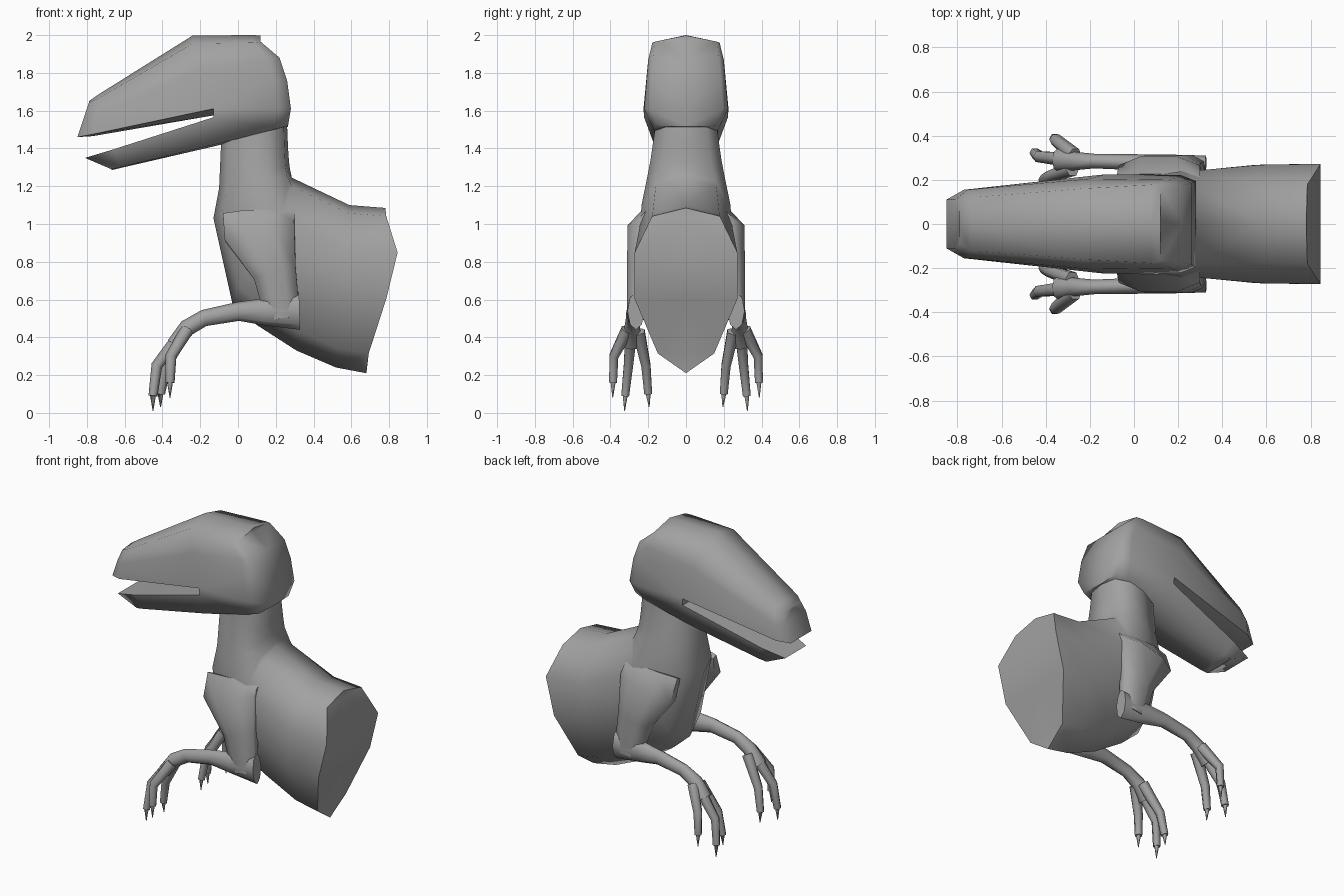
import bpy, bmesh, math
from mathutils import Vector

if "Cube" in bpy.data.objects:
    bpy.data.objects.remove(bpy.data.objects["Cube"])

grey = bpy.data.materials.new("dark_grey")
grey.diffuse_color = (0.36, 0.36, 0.36, 1)
grey.use_nodes = True
grey.node_tree.nodes["Principled BSDF"].inputs["Base Color"].default_value = grey.diffuse_color


def finish(name, bm, angle=70):
    bmesh.ops.remove_doubles(bm, verts=bm.verts, dist=0.0005)
    bmesh.ops.dissolve_degenerate(bm, edges=bm.edges, dist=0.0005)
    bmesh.ops.recalc_face_normals(bm, faces=bm.faces)
    me = bpy.data.meshes.new(name)
    bm.to_mesh(me)
    bm.free()
    me.materials.append(grey)
    ob = bpy.data.objects.new(name, me)
    bpy.context.collection.objects.link(ob)
    bpy.ops.object.select_all(action='DESELECT')
    ob.select_set(True)
    bpy.context.view_layer.objects.active = ob
    bpy.ops.object.shade_smooth_by_angle(angle=math.radians(angle))
    return ob


def flat(row):
    # the same row pressed onto the middle plane, closes an end
    return [(x, 0, z) for x, y, z in row]


def loft(bm, rows):
    # skin half sections (top to bottom) and their mirror image
    for s in (1, -1):
        grid = [[bm.verts.new((x, y * s, z)) for x, y, z in r] for r in rows]
        for a, b in zip(grid, grid[1:]):
            for i in range(len(a) - 1):
                bm.faces.new((a[i], a[i + 1], b[i + 1], b[i]))


def section(top, bot, w, low=0.55, bulge=0.0):
    ts = (0, .05, .27, .55, .88, 1)
    ws = (0, .66, 1, 1, low, 0)
    bs = (0, .01, .092, .06, 0, 0)
    return [(top[0] + (bot[0] - top[0]) * t + b * bulge, w * k,
             top[1] + (bot[1] - top[1]) * t) for t, k, b in zip(ts, ws, bs)]


def tube(bm, path, side, sides=8, phase=0.0):
    # path entries: x, y, z, radius in the xz plane, radius sideways
    pts = [Vector((p[0], p[1] * side, p[2])) for p in path]
    rings = []
    for i, p in enumerate(pts):
        d = (pts[min(i + 1, len(pts) - 1)] - pts[max(i - 1, 0)]).normalized()
        n = d.cross(Vector((0, 1, 0))).normalized()
        u = n.cross(d)
        ra, rb = path[i][3:]
        angles = [phase + k * math.tau / sides for k in range(sides)]
        rings.append([bm.verts.new(p + (n * ra * math.cos(a) + u * rb * math.sin(a))
                                   / math.cos(phase)) for a in angles])
    for a, b in zip(rings, rings[1:]):
        for k in range(sides):
            j = (k + 1) % sides
            bm.faces.new((a[k], a[j], b[j], b[k]))
    bm.faces.new(rings[0])
    bm.faces.new(rings[-1])


# torso and neck: slanted sections fanning from the cut rear up into the head
rear = section((.78, 1.085), (.68, .21), .272, bulge=1)
body = [flat(rear), rear,
        section((.59, 1.10), (.52, .24), .268),
        section((.285, 1.245), (.31, .33), .243),
        section((.28, 1.27), (.10, .465), .238, .65),
        section((.275, 1.29), (-.03, .58), .236, .7),
        section((.27, 1.33), (-.13, 1.03), .205, .75),
        section((.265, 1.40), (-.10, 1.19), .187, .75),
        section((.26, 1.52), (-.09, 1.42), .166, .75),
        section((.24, 1.60), (-.05, 1.50), .166, .75)]
bm = bmesh.new()
loft(bm, body)
finish("torso_and_neck", bm)

# head: upper snout, lower jaw and skull share their meeting sections
snout_tip = [(-.79, 0, 1.65), (-.79, .09, 1.64), (-.81, .11, 1.58),
             (-.85, .11, 1.46), (-.85, 0, 1.46)]
snout = [(-.74, 0, 1.685), (-.74, .12, 1.665), (-.755, .155, 1.58),
         (-.77, .155, 1.475), (-.77, 0, 1.465)]
brow = [(-.24, 0, 1.998), (-.24, .16, 1.955), (-.20, .205, 1.82),
        (-.13, .225, 1.61), (-.13, 0, 1.575)]
jaw_tip = [(-.81, 0, 1.35), (-.81, .11, 1.35), (-.67, .11, 1.29), (-.67, 0, 1.285)]
jaw = [(-.66, 0, 1.395), (-.66, .15, 1.395), (-.62, .12, 1.302), (-.62, 0, 1.297)]
jaw_end = [(-.13, 0, 1.565), (-.13, .222, 1.565), (-.11, .17, 1.425), (-.11, 0, 1.415)]
skull_side = [(.08, 0, 2.0), (.08, .178, 1.96), (.16, .200, 1.87), (.19, .209, 1.76),
              (.21, .222, 1.61), (.19, .17, 1.50), (.19, 0, 1.495)]
skull_back = [(.12, 0, 1.998), (.12, .165, 1.965), (.22, .175, 1.88), (.26, .185, 1.76),
              (.28, .195, 1.61), (.265, .155, 1.52), (.265, 0, 1.515)]
bm = bmesh.new()
loft(bm, [flat(snout_tip), snout_tip, snout, brow])
loft(bm, [flat(jaw_tip), jaw_tip, jaw, jaw_end])
loft(bm, [brow[:4] + jaw_end[1:], skull_side, skull_back, flat(skull_back)])
loft(bm, [brow[3:], jaw_end[1::-1]])
finish("head", bm)

# arms: upper arm blending into the chest, forearm with palm, three clawed fingers
upper_arm = [(.11, .19, 1.06, .19, .04), (.115, .235, .96, .19, .075),
             (.195, .253, .74, .115, .06), (.22, .262, .60, .10, .05),
             (.235, .265, .50, .08, .045)]
forearm = [(.325, .265, .54, .10, .045), (.14, .27, .535, .072, .045),
           (0, .28, .537, .05, .036), (-.18, .285, .502, .044, .033),
           (-.27, .285, .45, .045, .042), (-.34, .29, .36, .04, .055)]
fingers = {
    "middle": [(-.29, .29, .43), (-.43, .305, .25), (-.45, .322, .09), (-.45, .325, .01)],
    "outer": [(-.27, .31, .44), (-.355, .382, .30), (-.36, .386, .16), (-.36, .388, .08)],
    "inner": [(-.28, .25, .43), (-.385, .212, .25), (-.41, .20, .10), (-.41, .195, .03)]}
for label, s in (("left", -1), ("right", 1)):
    bm = bmesh.new()
    tube(bm, upper_arm, s, 8, math.pi / 8)
    finish(label + "_upper_arm", bm)
    bm = bmesh.new()
    tube(bm, forearm, s)
    finish(label + "_forearm", bm)
    for f, (base, knuckle, end, tip) in fingers.items():
        bm = bmesh.new()
        tube(bm, [(*base, .036, .036), (*knuckle, .030, .028), (*end, .024, .024),
                  (*end, .015, .015), (*tip, .002, .002)], s, 6)
        finish(f"{label}_{f}_finger", bm)
